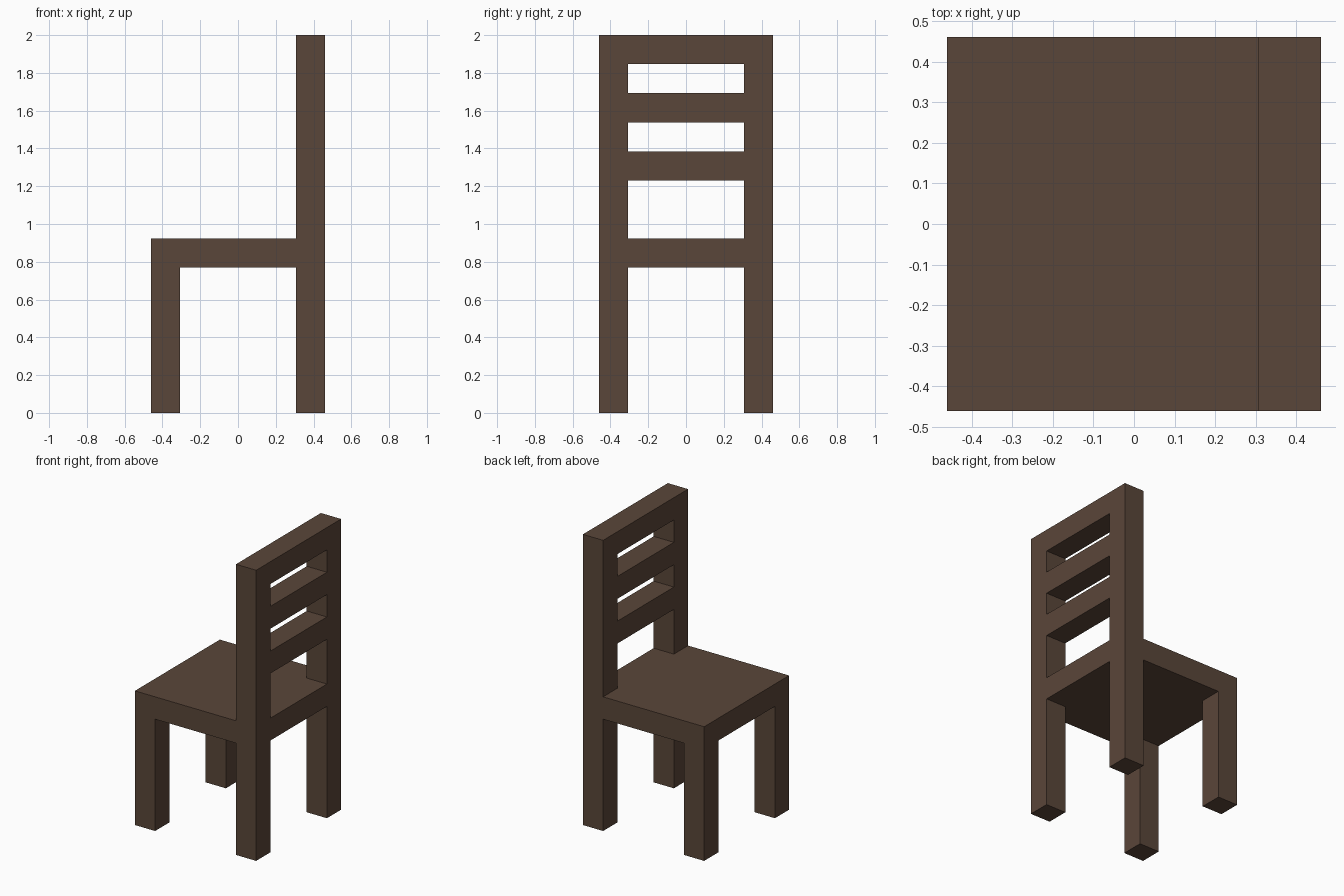
import bpy
import bmesh

cube = bpy.data.objects.get("Cube")
if cube:
    bpy.data.objects.remove(cube, do_unlink=True)

U = 2 / 13      # width of one timber; every size is a multiple of it
H = 3 * U       # half width of the chair
I = 2 * U       # inner face of the legs

wood = bpy.data.materials.new("dark_brown_wood")
wood.use_nodes = True
colour = (0.102, 0.061, 0.041, 1)
wood.diffuse_color = colour
bsdf = wood.node_tree.nodes["Principled BSDF"]
bsdf.inputs["Base Color"].default_value = colour
bsdf.inputs["Roughness"].default_value = 0.8


def prism(name, outline, z0, z1):
    """Extrude a counter-clockwise outline in x, y from z0 up to z1."""
    bm = bmesh.new()
    base = bm.faces.new([bm.verts.new((x, y, z0)) for x, y in outline])
    top = bmesh.ops.extrude_face_region(bm, geom=[base])["geom"]
    verts = [v for v in top if isinstance(v, bmesh.types.BMVert)]
    bmesh.ops.translate(bm, verts=verts, vec=(0, 0, z1 - z0))
    bmesh.ops.recalc_face_normals(bm, faces=bm.faces)
    mesh = bpy.data.meshes.new(name)
    bm.to_mesh(mesh)
    bm.free()
    mesh.materials.append(wood)
    obj = bpy.data.objects.new(name, mesh)
    bpy.context.collection.objects.link(obj)
    return obj


def box(name, x0, x1, y0, y1, z0, z1):
    return prism(name, [(x0, y0), (x1, y0), (x1, y1), (x0, y1)], z0, z1)


# Seat slab, notched at the back corners around the tall posts
prism("seat", [(-H, -H), (I, -H), (I, -I), (H, -I),
               (H, I), (I, I), (I, H), (-H, H)], 5 * U, 6 * U)

# Short legs and full-height back posts on both sides
for side, y0, y1 in (("near", -H, -I), ("far", I, H)):
    box(f"{side}_short_leg", -H, -I, y0, y1, 0, 5 * U)
    box(f"{side}_back_post", I, H, y0, y1, 0, 13 * U)

# Backrest slats between the posts
for name, z in (("lower_slat", 8), ("middle_slat", 10), ("top_rail", 12)):
    box(name, I, H, -I, I, z * U, (z + 1) * U)
